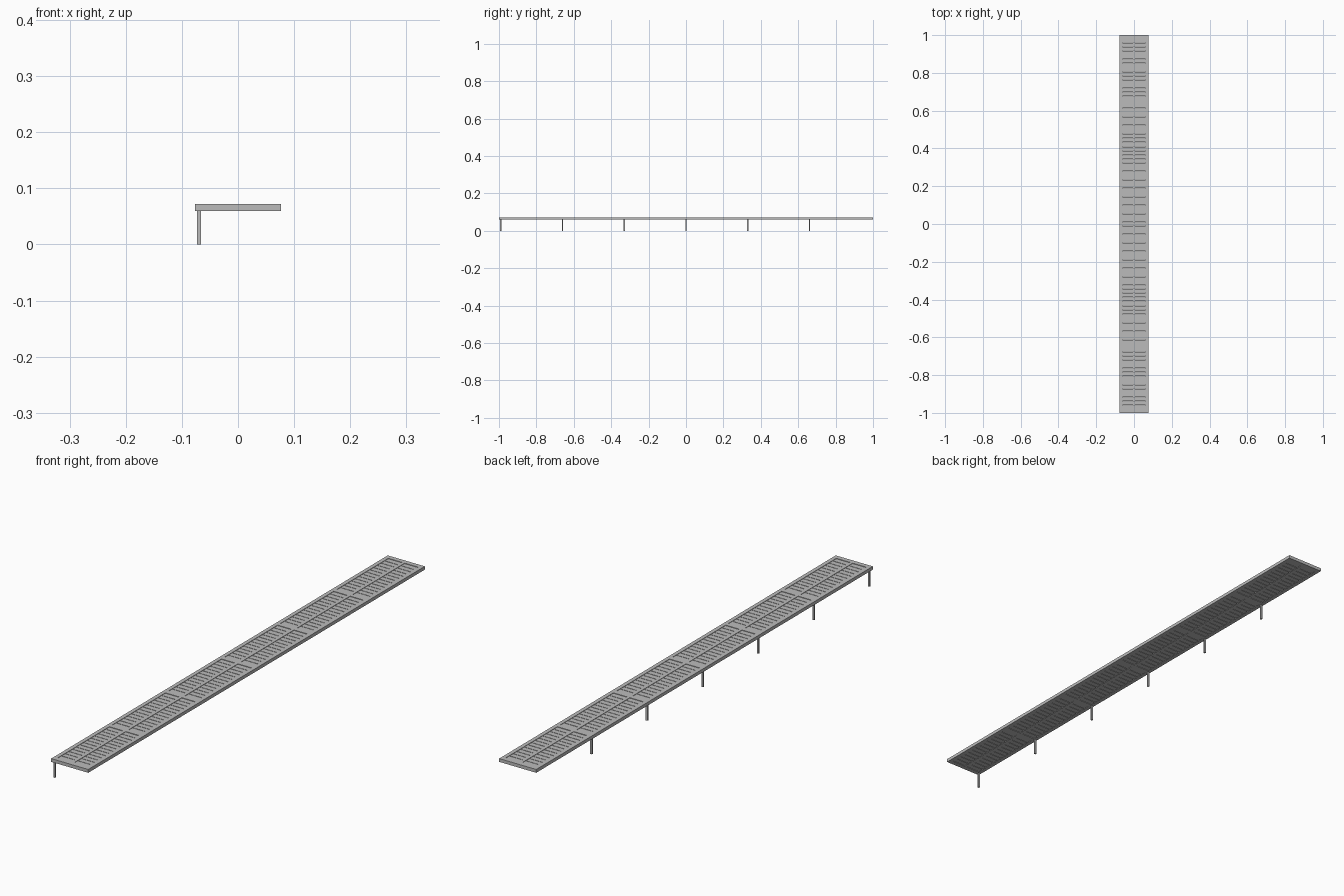
import bpy
import bmesh

cube = bpy.data.objects.get("Cube")
if cube:
    bpy.data.objects.remove(cube, do_unlink=True)

grey = bpy.data.materials.new("plain_grey")
grey.use_nodes = True
colour = (0.5, 0.5, 0.5, 1)
grey.diffuse_color = colour
grey.node_tree.nodes["Principled BSDF"].inputs["Base Color"].default_value = colour

HALF_W, LENGTH = 0.077, 2.0
BOTTOM, TOP = 0.06, 0.0725
BAYS, SLATS = 6, 14
BAY = LENGTH / BAYS
BEAM, RAIL, SPINE = 0.018, 0.015, 0.006
GAP, RECESS = 0.002, 0.0015


def box(bm, x, y, z):
    """Add a box from (low, high) pairs on each axis."""
    made = bmesh.ops.create_cube(bm, size=1)["verts"]
    for v in made:
        for i, (low, high) in enumerate((x, y, z)):
            v.co[i] = high if v.co[i] > 0 else low


def make_object(name, bm):
    mesh = bpy.data.meshes.new(name)
    bm.to_mesh(mesh)
    bm.free()
    mesh.materials.append(grey)
    obj = bpy.data.objects.new(name, mesh)
    bpy.context.collection.objects.link(obj)
    return obj


# Deck frame: one plate with a grid of rectangular openings
xs = [-HALF_W, RAIL - HALF_W, -SPINE, SPINE, HALF_W - RAIL, HALF_W]
bay_ranges = []
for i in range(BAYS):
    start = -LENGTH / 2 + i * BAY
    low = start + (BEAM if i == 0 else BEAM / 2)
    high = start + BAY - (BEAM if i == BAYS - 1 else BEAM / 2)
    bay_ranges.append((low, high))
ys = [-LENGTH / 2] + [y for pair in bay_ranges for y in pair] + [LENGTH / 2]

bm = bmesh.new()
grid = [[bm.verts.new((x, y, BOTTOM)) for x in xs] for y in ys]
for j in range(len(ys) - 1):
    for i in range(len(xs) - 1):
        if not (i % 2 and j % 2):
            bm.faces.new((grid[j][i], grid[j][i + 1],
                          grid[j + 1][i + 1], grid[j + 1][i]))
made = bmesh.ops.extrude_face_region(bm, geom=bm.faces[:])["geom"]
for v in made:
    if isinstance(v, bmesh.types.BMVert):
        v.co.z = TOP
bmesh.ops.recalc_face_normals(bm, faces=bm.faces)
make_object("deck_frame", bm)

# Cross slats filling both openings of every bay
bm = bmesh.new()
for low, high in bay_ranges:
    pitch = (high - low) / SLATS
    for k in range(SLATS):
        y = (low + k * pitch + GAP / 2, low + (k + 1) * pitch - GAP / 2)
        for x in ((xs[1], xs[2]), (xs[3], xs[4])):
            box(bm, x, y, (BOTTOM + RECESS, TOP - RECESS))
make_object("deck_slats", bm)

# Support posts along the right edge, one at the start of each bay
for i in range(BAYS):
    y = -0.99 + i * 0.33
    bm = bmesh.new()
    box(bm, (-0.073, -0.066), (y - 0.0035, y + 0.0035), (0, BOTTOM))
    make_object(f"support_post_{i + 1}", bm)
